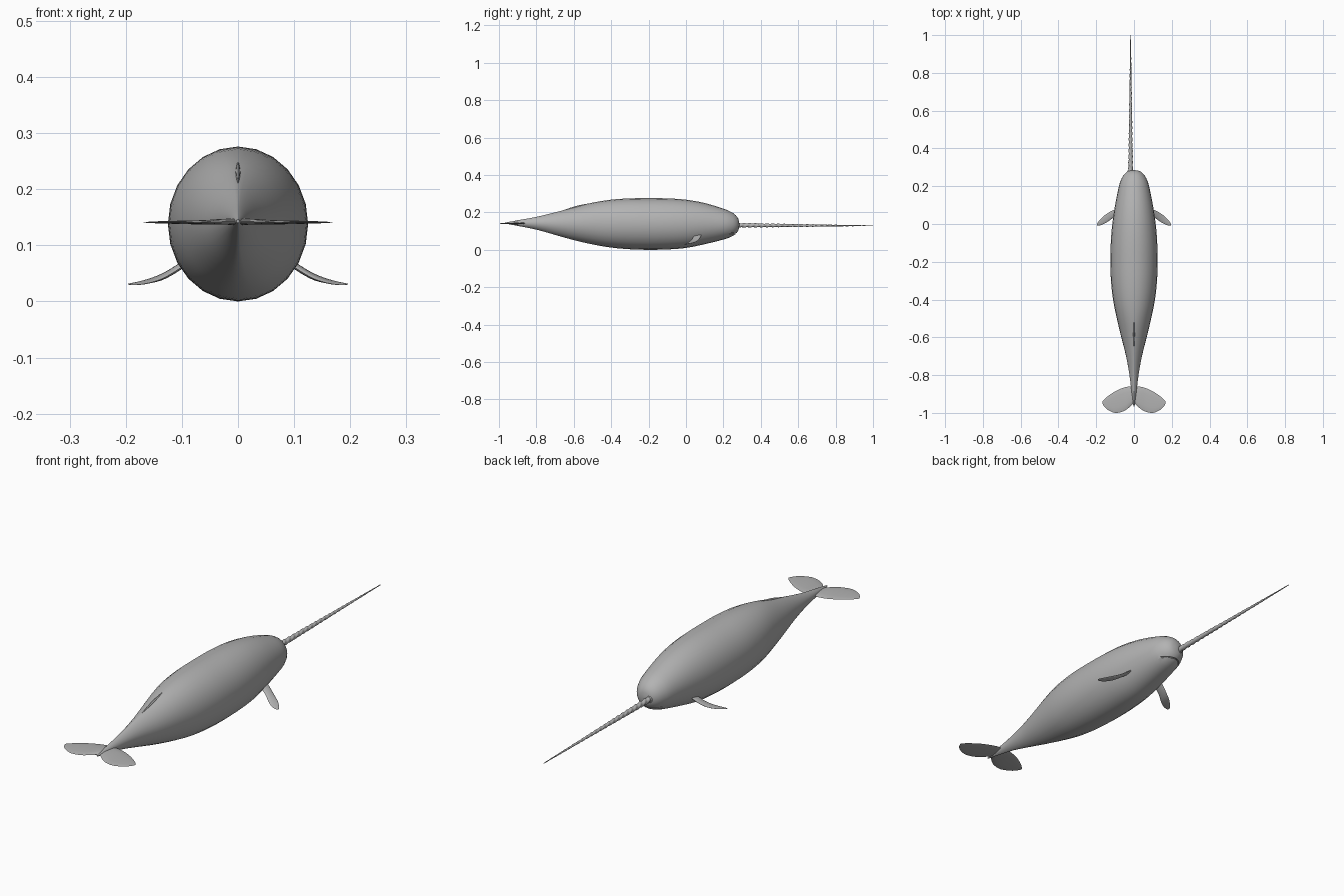
import bpy, bmesh, math
from mathutils import Vector

cube = bpy.data.objects.get("Cube")
if cube:
    bpy.data.objects.remove(cube, do_unlink=True)

skin = bpy.data.materials.new("grey_skin")
skin.use_nodes = True
grey = (0.45, 0.45, 0.45, 1)
skin.diffuse_color = grey
skin.node_tree.nodes["Principled BSDF"].inputs["Base Color"].default_value = grey


def refine(rows, steps):
    """Pass a smooth curve through rows of numbers."""
    rows = [Vector(r) for r in rows]
    out = []
    for i in range(len(rows) - 1):
        a, b = rows[i], rows[i + 1]
        p, q = rows[max(i - 1, 0)], rows[min(i + 2, len(rows) - 1)]
        for k in range(steps):
            t = k / steps
            out.append(0.5 * (2 * a + (b - p) * t + (2 * p - 5 * a + 4 * b - q) * t**2
                              + (3 * a - p - 3 * b + q) * t**3))
    return out + [rows[-1]]


def smooth(obj, degrees=45):
    obj.data.shade_smooth()
    obj.data.set_sharp_from_angle(angle=math.radians(degrees))


def loft(name, rings):
    """Skin a list of equal point rings and cap both ends."""
    bm = bmesh.new()
    loops = [[bm.verts.new(p) for p in ring] for ring in rings]
    n = len(loops[0])
    for a, b in zip(loops, loops[1:]):
        for i in range(n):
            j = (i + 1) % n
            bm.faces.new((a[i], a[j], b[j], b[i]))
    bm.faces.new(loops[0])
    bm.faces.new(loops[-1])
    bmesh.ops.recalc_face_normals(bm, faces=bm.faces)
    mesh = bpy.data.meshes.new(name)
    bm.to_mesh(mesh)
    bm.free()
    mesh.materials.append(skin)
    obj = bpy.data.objects.new(name, mesh)
    bpy.context.collection.objects.link(obj)
    smooth(obj)
    return obj


def circle(n):
    return [(math.cos(math.tau * i / n), math.sin(math.tau * i / n)) for i in range(n)]


# Body: y, half width, top, bottom
body_rows = [
    (-0.965, 0.003, 0.146, 0.140), (-0.9, 0.012, 0.158, 0.128),
    (-0.8, 0.024, 0.176, 0.108), (-0.7, 0.042, 0.2, 0.08),
    (-0.6, 0.067, 0.226, 0.052), (-0.5, 0.091, 0.252, 0.029),
    (-0.4, 0.111, 0.268, 0.012), (-0.3, 0.122, 0.275, 0.003),
    (-0.2, 0.125, 0.276, 0), (-0.1, 0.123, 0.275, 0.002),
    (0, 0.115, 0.268, 0.01), (0.1, 0.1, 0.25, 0.03),
    (0.2, 0.08, 0.22, 0.055), (0.24, 0.066, 0.203, 0.069),
    (0.265, 0.05, 0.186, 0.084), (0.28, 0.03, 0.165, 0.104),
    (0.285, 0.006, 0.14, 0.128)]
rings = []
for y, w, top, bottom in refine(body_rows, 3):
    keel = 1 + 0.5 * min(1, max(0, (-0.45 - y) / 0.3))   # tail stock narrows to a keel
    mid, half = (top + bottom) / 2, (top - bottom) / 2
    rings.append([(math.copysign(abs(c) ** keel, c) * w, y, mid + half * s)
                  for c, s in circle(24)])
body = loft("body", rings)

# Mouth: a shallow groove around the snout
rings = []
for k in range(-10, 11):
    x = 0.005 * k
    y = 0.264 - 0.024 * (x / 0.044) ** 2
    rings.append([(x, y + 0.006 * c, 0.088 + 0.003 * s) for c, s in circle(6)])
cutter = loft("mouth_cutter", rings)
cutter.hide_render = True
groove = body.modifiers.new("mouth", "BOOLEAN")
groove.operation = "DIFFERENCE"
groove.solver = "EXACT"
groove.object = cutter
bpy.context.view_layer.objects.active = body
bpy.ops.object.modifier_apply(modifier=groove.name)
bpy.data.objects.remove(cutter, do_unlink=True)
smooth(body)

# Low ridge along the back
rings = []
for k in range(13):
    t = k / 12
    swell = math.sin(math.pi * t) + 0.05
    y = -0.5 - 0.16 * t
    rings.append([(0.004 * swell * c, y, 0.25 - 0.04 * t + 0.006 * swell * s)
                  for c, s in circle(8)])
loft("dorsal_ridge", rings)

# Tusk: a tapering two-start spiral, set left of the middle of the snout
rings = []
count = 180
for k in range(count + 1):
    t = k / count
    r = 0.0105 * (1 - t) + 0.0015
    ring = []
    for i in range(12):
        a = math.tau * i / 12
        rr = r * (1 + 0.14 * math.cos(2 * a - math.tau * 24 * t))
        ring.append((-0.018 + rr * math.cos(a), 0.265 + 0.735 * t, 0.131 - 0.002 * t + rr * math.sin(a)))
    rings.append(ring)
loft("tusk", rings)

# Lip where the tusk leaves the snout
bpy.ops.mesh.primitive_torus_add(major_segments=20, minor_segments=8, major_radius=0.012,
                                 minor_radius=0.004, location=(-0.018, 0.28, 0.131),
                                 rotation=(math.pi / 2, 0, 0))
lip = bpy.context.object
lip.name = "tusk_lip"
lip.data.materials.append(skin)
smooth(lip)

# Blades: x, leading y, trailing y, z, half thickness
fluke_rows = [
    (0, -0.86, -0.945, 0.142, 0.006), (0.03, -0.861, -0.975, 0.142, 0.005),
    (0.06, -0.868, -0.993, 0.141, 0.004), (0.1, -0.886, -1, 0.141, 0.003),
    (0.14, -0.913, -0.983, 0.141, 0.002), (0.16, -0.931, -0.963, 0.141, 0.001),
    (0.168, -0.941, -0.948, 0.141, 0.0005)]
flipper_rows = [
    (0.085, 0.083, 0.04, 0.075, 0.006), (0.11, 0.073, 0.032, 0.058, 0.006),
    (0.135, 0.06, 0.015, 0.044, 0.005), (0.16, 0.043, 0, 0.036, 0.003),
    (0.18, 0.023, -0.007, 0.032, 0.002), (0.192, 0.008, -0.008, 0.031, 0.001),
    (0.196, 0.001, -0.005, 0.031, 0.0005)]


def blade(name, rows, side, tilt):
    rings = []
    for x, lead, trail, z, thick in refine(rows, 3):
        mid, half = (lead + trail) / 2, (lead - trail) / 2
        rings.append([(side * x, mid + half * c, z + thick * s + tilt * half * c)
                      for c, s in circle(12)])
    loft(name, rings)


for side, label in ((1, "left"), (-1, "right")):
    blade(label + "_fluke", fluke_rows, side, 0)
    blade(label + "_flipper", flipper_rows, side, 0.15)
